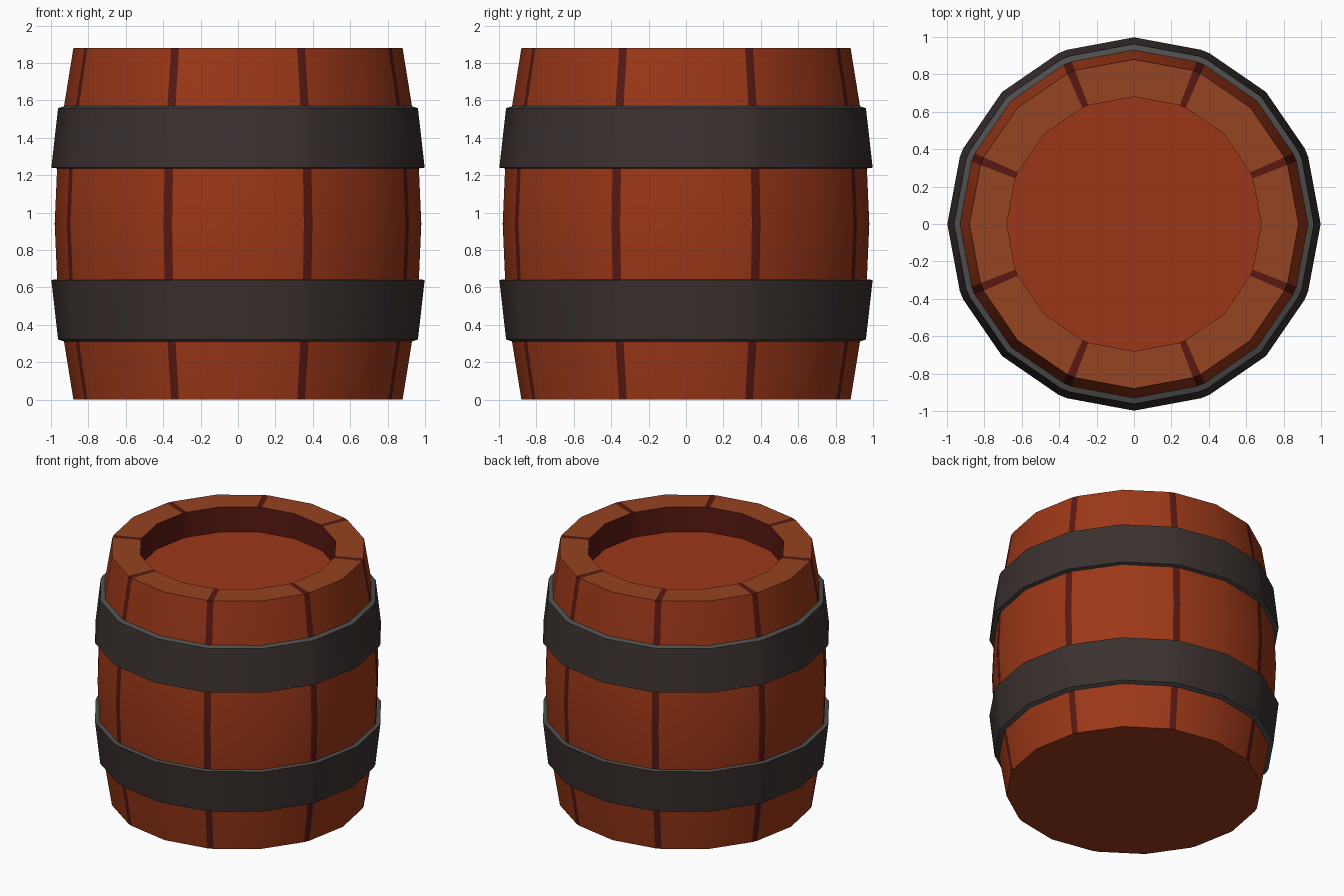
import bpy, bmesh, math

if "Cube" in bpy.data.objects:
    bpy.data.objects.remove(bpy.data.objects["Cube"])

H = 1.88


def material(name, rgb):
    m = bpy.data.materials.new(name)
    m.diffuse_color = (*rgb, 1)
    m.use_nodes = True
    m.node_tree.nodes["Principled BSDF"].inputs["Base Color"].default_value = m.diffuse_color
    return m


wood = material("wood", (0.33, 0.039, 0.009))
seam = material("dark_wood", (0.10, 0.009, 0.006))
rim = material("rim_wood", (0.30, 0.056, 0.015))
iron = material("iron", (0.043, 0.031, 0.028))
iron_edge = material("iron_edge", (0.075, 0.075, 0.075))

# Eight staves: one vertex mid-stave, then a narrow pair at each seam
HALF = 1.45
angles = []
for k in range(8):
    angles += [45 * k, 45 * k + 22.5 - HALF, 45 * k + 22.5 + HALF]
angles = [math.radians(a) for a in angles]
N = len(angles)


def lathe(name, profile, mats, strip_mats, seam_strips=(), closed=False):
    """Sweep (radius, z) points round the staves; one material index per strip."""
    bm = bmesh.new()
    rings = [[bm.verts.new((r * math.cos(a), r * math.sin(a), z)) for a in angles]
             for r, z in profile]
    for s, mat in enumerate(strip_mats):
        lo, hi = rings[s], rings[(s + 1) % len(rings)]
        for i in range(N):
            j = (i + 1) % N
            f = bm.faces.new((lo[i], lo[j], hi[j], hi[i]))
            f.material_index = 1 if s in seam_strips and i % 3 == 1 else mat
    if not closed:
        bm.faces.new(rings[0])
        bm.faces.new(rings[-1])
    bmesh.ops.recalc_face_normals(bm, faces=bm.faces)
    me = bpy.data.meshes.new(name)
    bm.to_mesh(me)
    bm.free()
    for m in mats:
        me.materials.append(m)
    ob = bpy.data.objects.new(name, me)
    bpy.context.collection.objects.link(ob)
    bpy.ops.object.select_all(action='DESELECT')
    ob.select_set(True)
    bpy.context.view_layer.objects.active = ob
    bpy.ops.object.shade_smooth_by_angle(angle=math.radians(30))
    return ob


# Barrel body: bulging side, flat rim, sunken lid
half = [(0.88, 0), (0.93, 0.31), (0.967, 0.64), (0.98, 0.94)]
side = half + [(r, H - z) for r, z in reversed(half[:-1])]
lathe("barrel_body", side + [(0.68, H), (0.68, H - 0.19)], [wood, seam, rim],
      [0] * 6 + [2, 1], seam_strips=range(7))

# Iron hoops, mirrored about mid-height
hoop = [(0.91, 0.31), (0.96, 0.322), (1.0, 0.638), (0.95, 0.645)]
hoop = [(0.92, 0.308), (0.962, 0.322), (0.998, 0.64), (0.955, 0.645)]
for name, flip in (("lower_hoop", False), ("upper_hoop", True)):
    pts = [(r, H - z if flip else z) for r, z in hoop]
    lathe(name, pts, [iron, iron_edge], [1, 0, 1, 0], closed=True)
